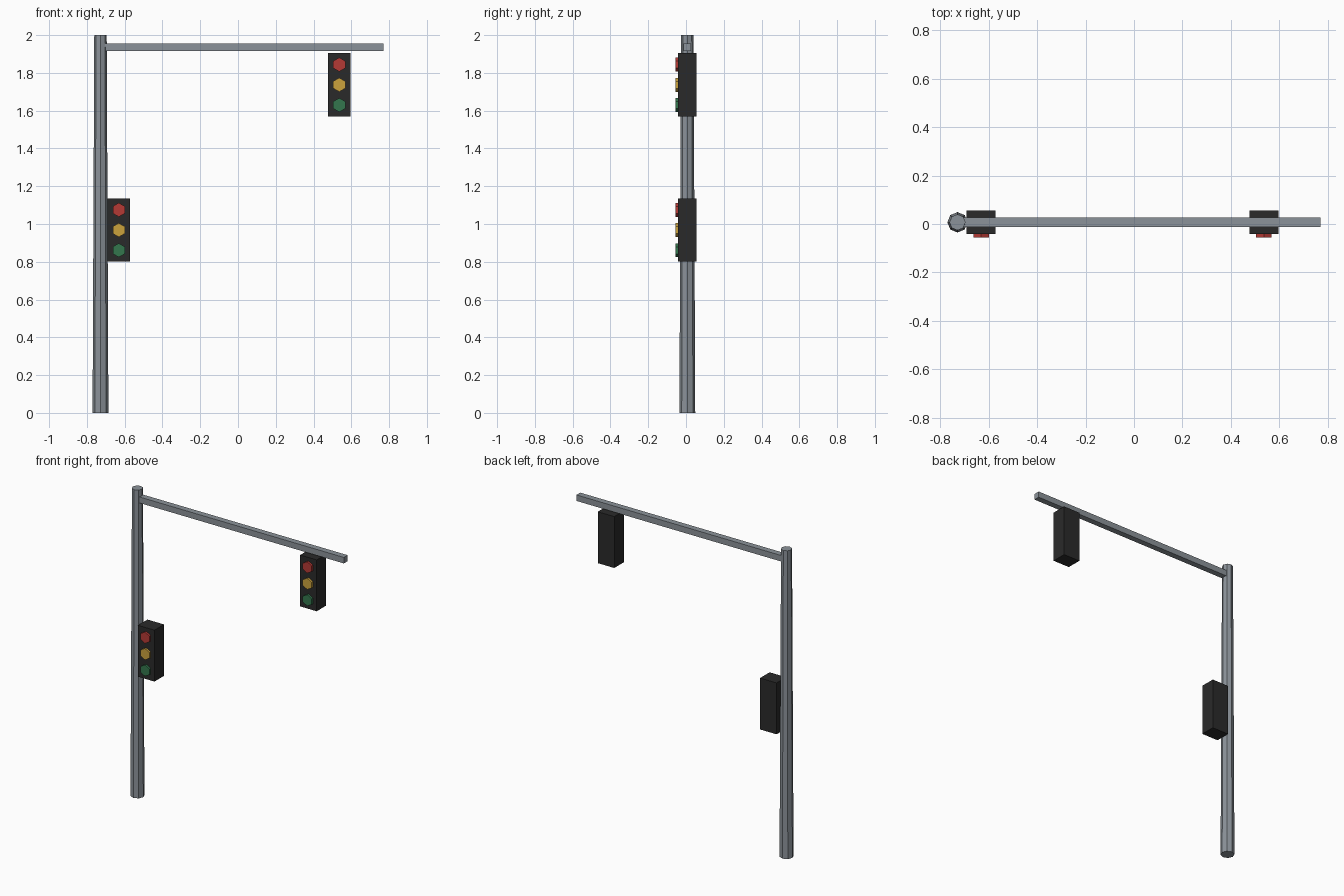
import bpy
import math

cube = bpy.data.objects.get("Cube")
if cube:
    bpy.data.objects.remove(cube, do_unlink=True)


def material(name, rgb):
    mat = bpy.data.materials.new(name)
    mat.use_nodes = True
    colour = (*rgb, 1)
    mat.diffuse_color = colour
    mat.node_tree.nodes["Principled BSDF"].inputs["Base Color"].default_value = colour
    return mat


steel = material("grey steel", (0.26, 0.29, 0.32))
housing = material("black housing", (0.023, 0.023, 0.023))
lamps = {
    "red": material("red lens", (0.46, 0.042, 0.036)),
    "amber": material("amber lens", (0.60, 0.36, 0.046)),
    "green": material("green lens", (0.034, 0.18, 0.075)),
}

DEPTH_CENTRE = 0.007


def finish(name, mat):
    obj = bpy.context.object
    obj.name = name
    obj.data.materials.append(mat)
    return obj


def box(name, size, centre, mat):
    bpy.ops.mesh.primitive_cube_add(size=1, location=centre)
    obj = finish(name, mat)
    obj.scale = size
    bpy.ops.object.transform_apply(location=False, rotation=False, scale=True)


def signal_head(name, x, z):
    # Housing with three hexagonal lenses standing out of its front
    box(name + "_housing", (0.119, 0.098, 0.334), (x, DEPTH_CENTRE, z), housing)
    for step, (colour, mat) in zip((1, 0, -1), lamps.items()):
        bpy.ops.mesh.primitive_cylinder_add(
            vertices=6, radius=0.037, depth=0.03,
            location=(x, -0.04, z + step * 0.107),
            rotation=(math.pi / 2, 0, 0))
        finish(f"{name}_{colour}_lens", mat)


# Tapered octagonal pole
bpy.ops.mesh.primitive_cone_add(vertices=8, radius1=0.042, radius2=0.033, depth=2,
                                location=(-0.728, DEPTH_CENTRE, 1))
finish("pole", steel)

# Horizontal arm reaching out from the pole
box("arm", (1.498, 0.039, 0.039), (0.021, DEPTH_CENTRE, 1.936), steel)

# Signal on the pole and signal under the arm
signal_head("pole_signal", -0.631, 0.968)
signal_head("arm_signal", 0.536, 1.737)
